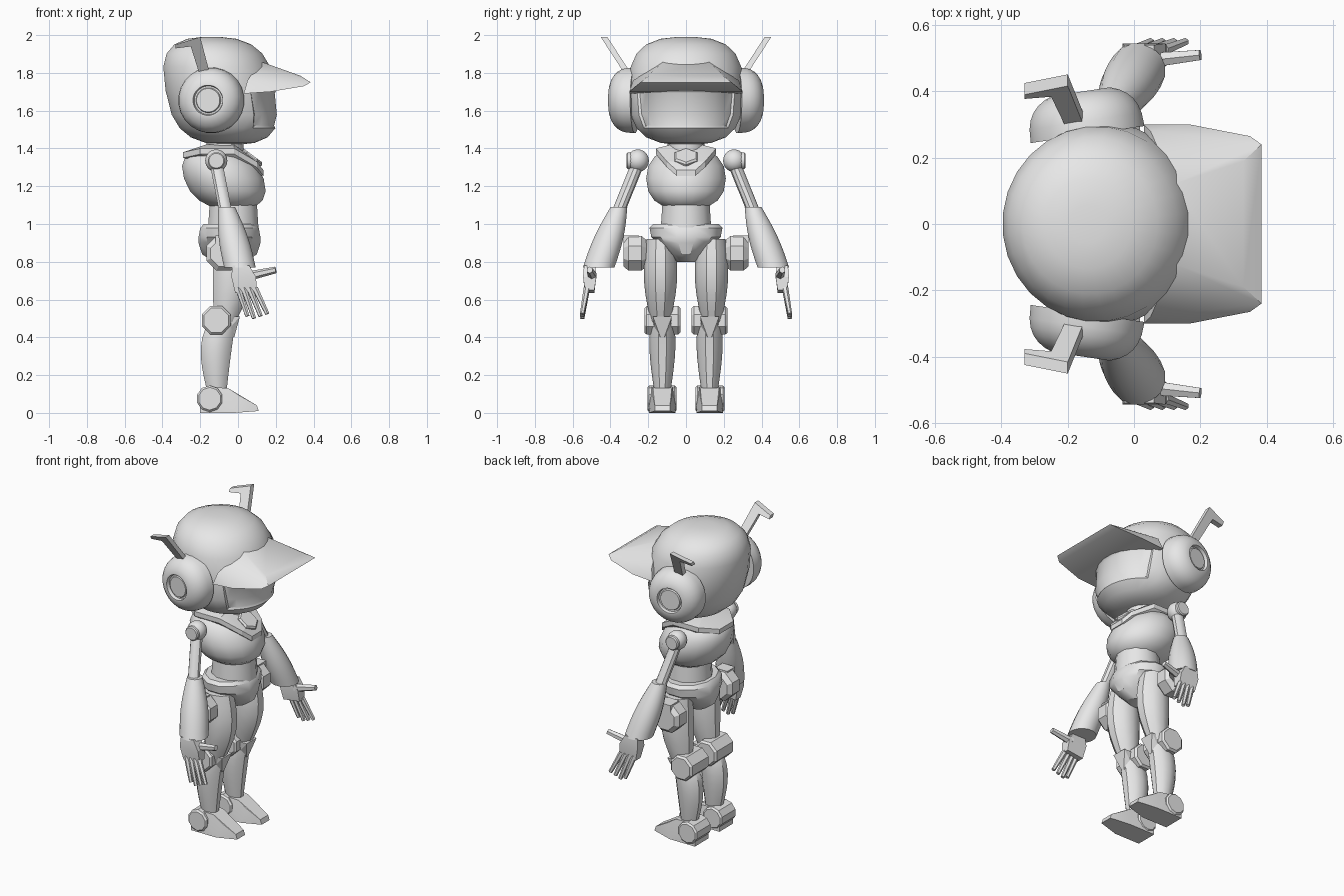
import bpy, bmesh
from math import sin, cos, pi, radians, copysign
from mathutils import Vector

default_cube = bpy.data.objects.get("Cube")
if default_cube:
    bpy.data.objects.remove(default_cube)

grey = bpy.data.materials.new("light_grey")
grey.use_nodes = True
grey.diffuse_color = (0.8, 0.8, 0.8, 1)
grey.node_tree.nodes["Principled BSDF"].inputs["Base Color"].default_value = grey.diffuse_color


def finish(name, bm, mirror=False, angle=35):
    # Turn a bmesh into a shaded object, optionally repeated on the other side
    bmesh.ops.recalc_face_normals(bm, faces=bm.faces[:])
    mesh = bpy.data.meshes.new(name)
    bm.to_mesh(mesh)
    bm.free()
    mesh.materials.append(grey)
    obj = bpy.data.objects.new(name, mesh)
    bpy.context.collection.objects.link(obj)
    bpy.ops.object.select_all(action='DESELECT')
    obj.select_set(True)
    bpy.context.view_layer.objects.active = obj
    bpy.ops.object.shade_smooth_by_angle(angle=radians(angle))
    if mirror:
        modifier = obj.modifiers.new("mirror", 'MIRROR')
        modifier.use_axis = (False, True, False)
        modifier.use_mirror_merge = False


def skin(rings):
    # Join equal rings of points into a capped tube
    bm = bmesh.new()
    loops = [[bm.verts.new(point) for point in ring] for ring in rings]
    for lower, upper in zip(loops, loops[1:]):
        for i in range(len(lower)):
            bm.faces.new((lower[i - 1], lower[i], upper[i], upper[i - 1]))
    bm.faces.new(loops[0])
    bm.faces.new(loops[-1])
    return bm


def ellipse(centre, depth, width, sides, turn=0.5):
    angles = [2 * pi * (i + turn) / sides for i in range(sides)]
    return [Vector(centre) + Vector((depth * cos(a), width * sin(a), 0)) for a in angles]


def power(value, exponent):
    return copysign(abs(value) ** exponent, value)


def ball(centre, size, roundness, latitudes, sides, lean=0):
    # Rounded-box body that leans backward as it rises
    rings = []
    for latitude in latitudes:
        rise = power(sin(radians(latitude)), 2 / roundness)
        reach = cos(radians(latitude)) ** (2 / roundness)
        middle = Vector(centre) + Vector((-lean * rise, 0, size[2] * rise))
        rings.append(ellipse(middle, size[0] * reach, size[1] * reach, sides))
    return skin(rings)


def limb(start, end, radius, end_radius, bulge=0, stretch=1, bow=0, peak=1, sides=10, steps=6):
    # Tapered limb with a swelling and a bow, nearer the start for a small peak
    rings = []
    for step in range(steps + 1):
        t = step / steps
        swell = sin(pi * t ** peak)
        r = radius + (end_radius - radius) * t + bulge * swell
        middle = Vector(start).lerp(Vector(end), t) + Vector((bow * swell, 0, 0))
        rings.append(ellipse(middle, r * stretch, r, sides))
    return skin(rings)


def lathe(origin, axis, profile, sides):
    turn = Vector(axis).to_track_quat('Z', 'Y')
    return skin([[Vector(origin) + turn @ (point + Vector((0, 0, height)))
                  for point in ellipse((0, 0, 0), radius, radius, sides)]
                 for radius, height in profile])


def drum(origin, axis, radius, length, chamfer, sides):
    inner = radius - chamfer
    return lathe(origin, axis, [(inner, 0), (radius, chamfer),
                                (radius, length - chamfer), (inner, length)], sides)


def finger(start, end, radius):
    span = Vector(end) - Vector(start)
    return lathe(start, span, [(radius, 0), (radius * 0.7, span.length)], 6)


def hull(points):
    bm = bmesh.new()
    for point in points:
        bm.verts.new(point)
    result = bmesh.ops.convex_hull(bm, input=bm.verts[:])
    unused = {item for item in result["geom_interior"] + result["geom_unused"]
              if isinstance(item, bmesh.types.BMVert)}
    bmesh.ops.delete(bm, geom=list(unused), context='VERTS')
    return bm


def paired(points, middle=0):
    # Each point: x, distance to either side of the middle, z
    return [(x, middle + side * y, z) for x, y, z in points for side in (1, -1)]


def in_visor(face):
    x, y, z = face.calc_center_median()
    return 1.5 < z < 1.7 and abs(y) < 1.6 * (x + .06)


# Helmet with an inset visor
bm = ball(centre=(-.09, 0, 1.705), size=(.295, .305, .285), roundness=2.9,
          latitudes=[-85, *range(-72, 73, 18), 85], sides=28, lean=.05)
bmesh.ops.recalc_face_normals(bm, faces=bm.faces[:])
bmesh.ops.inset_region(bm, faces=[face for face in bm.faces if in_visor(face)],
                       thickness=.012, depth=-.01)
finish("helmet", bm, angle=40)

# Cap brim
finish("brim", hull(paired([(.12, .12, 1.86), (.33, .19, 1.785), (.385, .24, 1.75), (.35, .265, 1.73),
                            (.17, .3, 1.7), (.03, .3, 1.69), (.05, .28, 1.76)])), angle=30)

# Ear cups: a dome with a sunken disc
dome = [(.175 * cos(radians(a)) ** .75, .14 * sin(radians(a)) ** .75) for a in range(0, 67, 11)]
rim, top = dome[-1]
dome += [(rim * .9, top), (rim * .85, top - .02), (rim * .75, top - .02), (rim * .7, top - .01)]
finish("ear_cup", lathe((-.14, .27, 1.655), (-.15, 1, 0), dome, sides=24), mirror=True)

# Antennas: a hooked blade leaning outward
blade = [(-.15, 1.8), (-.2, 1.78), (-.25, 1.94), (-.33, 1.93), (-.33, 1.95), (-.2, 1.99)]
sides_of_blade = [[(x, .28 + (z - 1.78) * .65, z) for x, z in blade],
                  [(x, .315 + (z - 1.78) * .65, z) for x, z in blade]]
finish("antenna", skin(sides_of_blade), mirror=True)

# Neck, sloping collar and chest badge
finish("neck", limb((-.07, 0, 1.36), (-.07, 0, 1.45), radius=.1, end_radius=.1, steps=1, sides=16))
collar = [(-.29, .07, 1.38), (-.2, .16, 1.4), (-.02, .16, 1.4), (.1, .1, 1.33), (.135, .05, 1.285)]
crown = [(-.17, .08, 1.42), (-.02, .08, 1.42)]
finish("collar", hull(paired(collar + crown + [(x, y, z - .03) for x, y, z in collar])), angle=15)
finish("chest_badge", drum((.06, 0, 1.34), (.6, 0, .8), radius=.07, length=.03, chamfer=.01, sides=6))

# Torso, waist and pelvis
finish("torso", ball(centre=(-.075, 0, 1.24), size=(.215, .215, .17), roundness=2.3,
                     latitudes=[-72, -60, -40, -20, 0, 20, 40, 55], sides=16, lean=.055))
finish("waist", limb((-.025, 0, 1.1), (-.025, 0, .95), radius=.13, end_radius=.14, sides=12))
pelvis = [(1, .14, .18), (.98, .16, .2), (.93, .17, .19), (.9, .17, .155), (.84, .15, .09), (.8, .09, .05)]
finish("pelvis", skin([ellipse((-.045, 0, z), depth, width, sides=12) for z, depth, width in pelvis]))

# Hip pods
finish("hip_pod", drum((-.075, .21, .845), (0, 1, 0), radius=.1, length=.12, chamfer=.025, sides=8),
       mirror=True, angle=20)
finish("hip_clip", hull([(x, y, z) for x in (-.12, -.03) for y in (.25, .33) for z in (.86, .94)]), mirror=True)

# Legs
finish("thigh", limb((-.04, .135, .92), (-.07, .135, .48), radius=.075, end_radius=.05, bulge=.025,
                     stretch=1.2, bow=.022), mirror=True)
finish("knee_barrel", drum((-.115, .03, .49), (0, 1, 0), radius=.082, length=.19, chamfer=.012, sides=8),
       mirror=True, angle=20)
finish("knee_cap", hull(paired([(-.04, .05, .51), (.01, .05, .51), (-.02, .01, .4), (-.06, .04, .43)],
                               middle=.125)), mirror=True, angle=15)
finish("shin", limb((-.07, .125, .5), (-.11, .125, .08), radius=.052, end_radius=.038, bulge=.022,
                    stretch=1.25, bow=-.03, peak=.7, steps=8), mirror=True)
finish("ankle_barrel", drum((-.15, .05, .075), (0, 1, 0), radius=.07, length=.155, chamfer=.01, sides=10),
       mirror=True, angle=25)
finish("foot", hull(paired([(-.2, .07, 0), (-.2, .07, .1), (-.16, .06, .14), (-.05, .05, .13),
                            (.01, .05, .09), (.1, .04, .04), (.11, .04, .01), (-.02, .07, 0)],
                           middle=.125)), mirror=True, angle=25)

# Arms
finish("shoulder", ball(centre=(-.115, .255, 1.335), size=(.06, .06, .06), roundness=2,
                        latitudes=range(-80, 81, 20), sides=16), mirror=True)
finish("shoulder_cap", drum((-.115, .255, 1.335), (0, 1, 0), radius=.045, length=.06, chamfer=.006, sides=16),
       mirror=True)
finish("upper_arm", limb((-.115, .255, 1.32), (-.065, .36, 1.06), radius=.036, end_radius=.036), mirror=True)
finish("forearm", limb((-.06, .355, 1.09), (.01, .462, .77), radius=.045, end_radius=.085, bulge=.014,
                       sides=16, steps=8), mirror=True)

# Hands
finish("palm", hull(paired([(-.03, .03, .78), (.06, .03, .78), (-.035, .035, .72), (.095, .035, .72),
                            (-.015, .025, .635), (.1, .025, .65)], middle=.51)), mirror=True, angle=15)
finish("thumb", finger((.06, .495, .725), (.2, .51, .757), radius=.025), mirror=True)
for i, label in enumerate(("little", "ring", "middle", "index")):
    knuckle = Vector((.03 * i, .525, .66))
    reach = Vector((.05 + .005 * i, .025, -.16 + .012 * abs(i - 1)))
    finish(label + "_finger", finger(knuckle, knuckle + reach, radius=.017), mirror=True)
